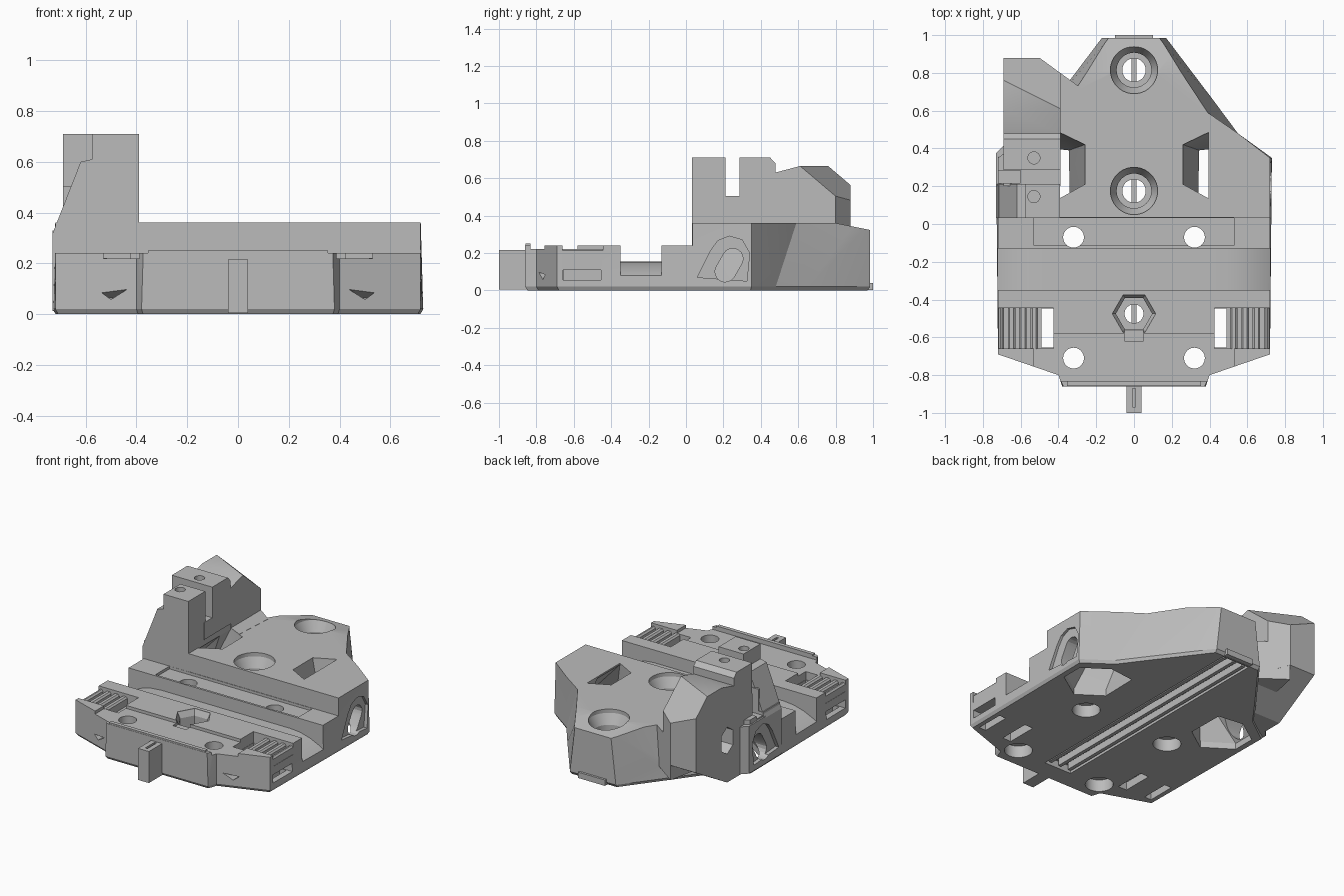
import bpy, bmesh, math
from mathutils import Vector

cube = bpy.data.objects.get("Cube")
if cube:
    bpy.data.objects.remove(cube, do_unlink=True)

GREY = (0.5, 0.5, 0.5, 1)
mat = bpy.data.materials.new("matte grey")
mat.use_nodes = True
mat.diffuse_color = GREY
mat.node_tree.nodes["Principled BSDF"].inputs["Base Color"].default_value = GREY


def loft(name, *rings):
    """Closed solid through rings that have equal point counts."""
    bm = bmesh.new()
    loops = [[bm.verts.new(p) for p in ring] for ring in rings]
    n = len(loops[0])
    for a, b in zip(loops, loops[1:]):
        for i in range(n):
            j = (i + 1) % n
            bm.faces.new((a[i], a[j], b[j], b[i]))
    bm.faces.new(loops[0])
    bm.faces.new(loops[-1])
    bmesh.ops.recalc_face_normals(bm, faces=bm.faces)
    bmesh.ops.triangulate(bm, faces=bm.faces)
    mesh = bpy.data.meshes.new(name)
    bm.to_mesh(mesh)
    bm.free()
    mesh.materials.append(mat)
    obj = bpy.data.objects.new(name, mesh)
    bpy.context.scene.collection.objects.link(obj)
    return obj


def prism(name, pts, axis, a, b):
    """Extrude a 2D outline along an axis from a to b."""
    place = {"x": lambda p, t: (t, p[0], p[1]),
             "y": lambda p, t: (p[0], t, p[1]),
             "z": lambda p, t: (p[0], p[1], t)}[axis]
    return loft(name, *[[place(p, t) for p in pts] for t in (a, b)])


def box(name, x0, x1, y0, y1, z0, z1):
    return prism(name, [(x0, y0), (x1, y0), (x1, y1), (x0, y1)], "z", z0, z1)


def bore(x, y, steps, n=40):
    """Turned hole, with steps given as (radius, z)."""
    return loft("bore", *[[(x + r * math.cos(math.tau * i / n),
                            y + r * math.sin(math.tau * i / n), z)
                           for i in range(n)] for r, z in steps])


def volume(mesh):
    """Volume of a closed mesh, or None when it is open."""
    bm = bmesh.new()
    bm.from_mesh(mesh)
    closed = all(e.is_manifold for e in bm.edges)
    size = bm.calc_volume() if closed else None
    bm.free()
    return size


def boolean(obj, tools, operation="DIFFERENCE"):
    """Apply each tool, taking the first solver that leaves a sound solid."""
    sign = 1 if operation == "UNION" else -1
    for tool in tools:
        before = volume(obj.data) or 0
        for solver in ("MANIFOLD", "EXACT"):
            mod = obj.modifiers.new("cut", "BOOLEAN")
            mod.object, mod.operation, mod.solver = tool, operation, solver
            graph = bpy.context.evaluated_depsgraph_get()
            mesh = bpy.data.meshes.new_from_object(obj.evaluated_get(graph))
            obj.modifiers.clear()
            after = volume(mesh)
            if after and (after - before) * sign > 1e-7:
                obj.data = mesh
                break
        bpy.data.objects.remove(tool, do_unlink=True)


# Main body, with sloping rear flanks and a fine chamfer underneath
low = [(.38, -.86), (.40, -.80), (.72, -.69), (.73, .35), (.55, .48), (.42, .655), (.17, .985)]
high = [(.37, -.86), (.40, -.80), (.72, -.69), (.72, .35), (.55, .48), (.39, .59), (.13, .985)]


def ring(half, z, scale=1):
    pts = half + [(-x, y) for x, y in reversed(half)]
    return [(x * scale, y * scale, z) for x, y in pts]


body = loft("body", ring(low, 0, .985), ring(low, .02), ring(high, .36))
boolean(body, [
    box("front_clearance", -1, 1, -1.2, .035, .24, .6),
    prism("rear_fall", [(.8, .36), (1.1, .30), (1.1, .6), (.8, .6)], "x", -.5, .5),
])

# Tower with split clamp and faceted rear
tower = prism("tower", [(.2, .01), (.2, .505), (.285, .505), (.285, .71), (.45, .71),
                        (.478, .68), (.478, .63), (.61, .665), (.88, .665), (.88, .2),
                        (.55, .01)], "x", -.69, -.39)
p0, along = Vector((-.39, .61, .665)), Vector((-.3, .15, 0)).normalized()
out, up = Vector((.447, .894, 0)), Vector((0, 0, 1))
facet = [p0, p0 + (out - up * .95) * .5, p0 + out * .5 + up * .3, p0 + up * .3]
boolean(tower, [
    loft("rear_facet", [p - along * .5 for p in facet], [p + along for p in facet]),
    prism("corner", [(-.5, .88), (-.2, .66), (-.2, 1), (-.5, 1)], "z", -.1, 1),
])
front_jaw = prism("front_jaw", [(-.73, .015), (-.73, .32), (-.62, .6), (-.575, .61),
                                (-.575, .71), (-.391, .71), (-.391, .015)], "y", .033, .212)
flank = prism("flank", [(-.73, .2), (-.4, .2), (-.4, .42), (-.685, .42), (-.73, .375)],
              "z", .013, .33)
foot = prism("foot", [(-.5, .879), (-.28, .72), (-.3, .4), (-.6, .4)], "z", .1, .361)
rear_lip = box("rear_lip", -.1, .1, .95, 1, .001, .04)
pin = box("pin", -.04, .04, -1, -.84, .004, .215)
boolean(body, [tower, front_jaw, flank, foot, rear_lip, pin], "UNION")

# Channel across the body, falling away in a curve at both ends
curve = [(.48 + .29 * t, .155 - .105 * t * t) for t in (0, .25, .5, .75, 1)]
floor = curve + [(.77, .5)]
channel = prism("channel", floor + [(-x, z) for x, z in reversed(floor)], "y", -.35, -.13)
cuts = [channel,
        box("ledge_recess", -.53, .53, -.115, .032, .222, .3),
        box("front_recess", -.53, .53, -.832, -.58, .22, .3),
        box("pin_slot", -.008, .008, -.97, -.87, .12, .3),
        box("rail_groove", -.1, .1, -.72, .96, -.1, .05),
        box("nut_entry", -.05, .05, -.62, -.55, .205, .3),
        box("clamp_gap", -.8, -.6, .216, .283, .34, .8)]

# Bolt seats, nut pocket and screw holes
for y in (.175, .815):
    cuts.append(bore(0, y, [(.062, -.1), (.062, .1), (.092, .1), (.092, .27),
                            (.125, .335), (.125, .5)]))
cuts.append(bore(0, -.475, [(.096, .1), (.096, .2), (.115, .235), (.115, .4)], 6))
cuts.append(bore(0, -.475, [(.05, -.1), (.05, .2)]))
for y in (.145, .35):
    cuts.append(bore(-.53, y, [(.032, .55), (.032, .9)], 24))
for x in (-.32, .32):
    for y in (-.07, -.71):
        cuts.append(bore(x, y, [(.085, -.1), (.085, .08), (.055, .08), (.055, .5)]))

# Mirrored openings on both sides
arch = [(.06, .07), (.13, .21), (.17, .265), (.23, .29), (.3, .27), (.34, .2), (.325, .05)]
capsule = [(cy + .055 * math.cos(a), cz + .055 * math.sin(a))
           for cy, cz, start in ((.25, .17, -.5), (.21, .1, 2.64))
           for a in [start + math.pi * i / 8 for i in range(9)]]
top_win = [(.26, .21), (.395, .135), (.395, .25), (.395, .37), (.395, .485), (.26, .42)]
low_win = [(.34, .14), (.5, .03), (.68, .15), (.68, .3), (.52, .41), (.345, .39)]
for s in (-1, 1):
    def m(pts, z):
        return [(s * x, y, z) for x, y in pts]
    cuts += [
        loft("window", m(low_win, -.02), m(low_win, .04), m(top_win, .35), m(top_win, .39)),
        prism("arch_recess", arch, "x", s * .705, s * .9),
        prism("side_slot", capsule, "x", s * .5, s * .9),
        loft("front_notch", [(s * .37, -.9, .14), (s * .61, -.9, .14), (s * .5, -.9, .058)],
             [(s * .49, -.7, .064), (s * .51, -.7, .064), (s * .5, -.7, .058)]),
        box("comb_pocket", *sorted((s * .425, s * .8)), -.66, -.445, .165, .4),
        box("comb_hole", *sorted((s * .427, s * .49)), -.655, -.447, -.1, .2),
        box("strap_tunnel", *sorted((s * .45, s * .8)), -.657, -.455, .055, .11),
        box("strap_exit", *sorted((s * .63, s * .68)), -.65, -.46, -.1, .08),
    ]

# Hexagonal port in the outer tower wall
cuts.append(prism("port", [(.55, .2), (.61, .24), (.61, .34), (.55, .38), (.49, .34),
                           (.49, .24)], "x", -.9, -.55))
boolean(body, cuts)

# Front rim, ribs of the combs, and bars in the rail groove
parts = [body, box("front_rim", -.355, .355, -.858, -.832, .2, .25)]
for s in (-1, 1):
    for i in range(4):
        x = .528 + .06 * i
        lo, hi = x - .02, min(x + .02, .718)
        profile = [(s * lo, .16), (s * lo, .212), (s * (lo + .01), .222),
                   (s * (hi - .01), .222), (s * hi, .212), (s * hi, .16)]
        parts.append(prism("comb_rib", profile, "y", -.661, -.444))
for x in (-.075, 0, .075):
    parts.append(box("rail_bar", x - .012, x + .012, -.7, .94, .005, .051))

# Smooth only the turned surfaces
bpy.ops.object.select_all(action="DESELECT")
for obj in parts:
    obj.select_set(True)
bpy.context.view_layer.objects.active = body
bpy.ops.object.shade_smooth_by_angle(angle=math.radians(20))
